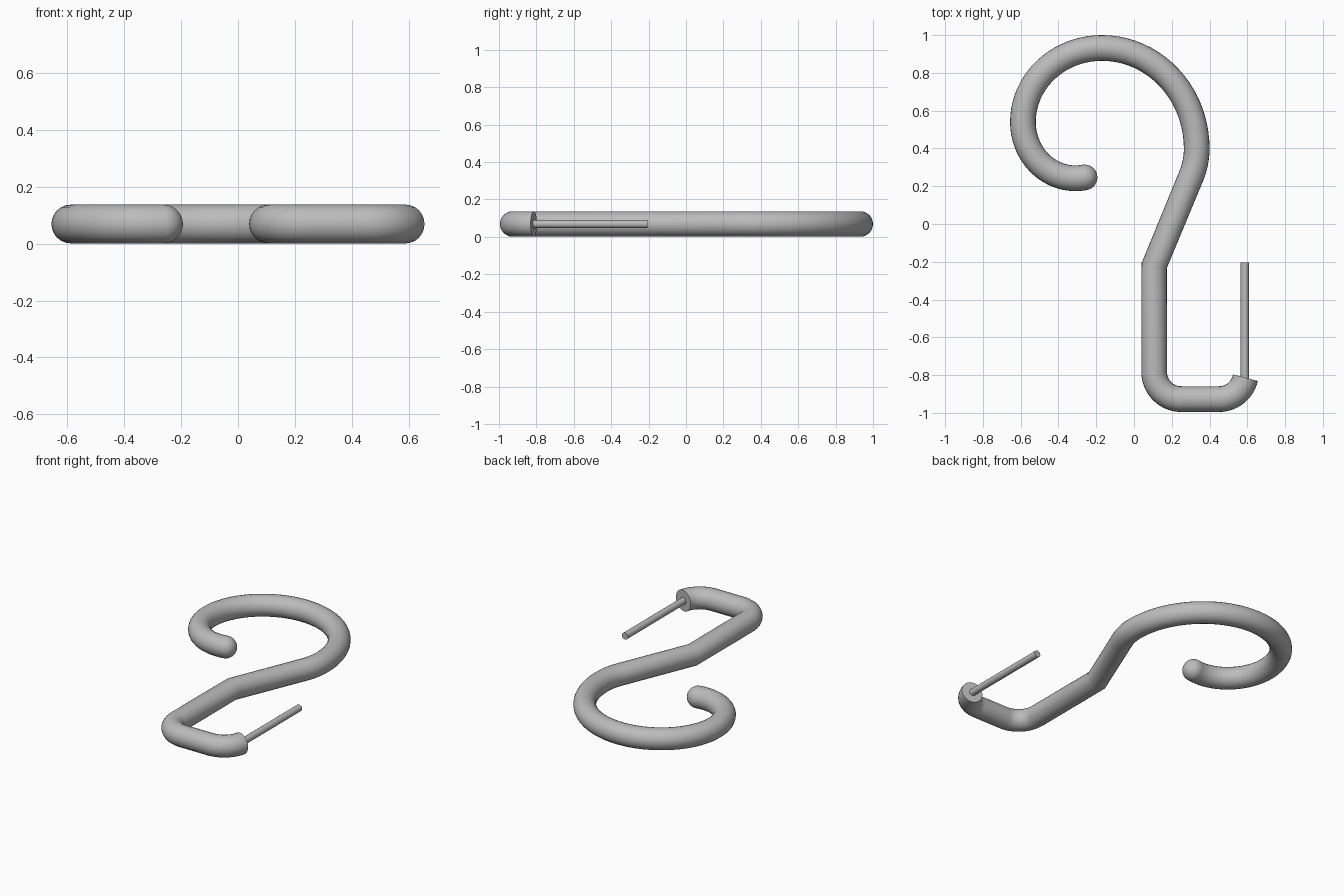
import bpy
import math

TUBE_R = 0.068
MID_Z = 0.069

cube = bpy.data.objects.get("Cube")
if cube:
    bpy.data.objects.remove(cube, do_unlink=True)

steel = bpy.data.materials.new("grey steel")
steel.use_nodes = True
grey = (0.5, 0.5, 0.5, 1)
steel.diffuse_color = grey
steel.node_tree.nodes["Principled BSDF"].inputs["Base Color"].default_value = grey


def arc(cx, cy, rx, ry, start, end, steps=20):
    """Points along an elliptical arc, angles in degrees."""
    angles = [math.radians(start + (end - start) * i / steps) for i in range(steps + 1)]
    return [(cx + rx * math.cos(a), cy + ry * math.sin(a)) for a in angles]


def finish(obj, name):
    """Name, colour and smooth a part, keeping its sharp rims."""
    obj.name = obj.data.name = name
    obj.data.materials.clear()
    obj.data.materials.append(steel)
    bpy.ops.object.select_all(action="DESELECT")
    obj.select_set(True)
    bpy.context.view_layer.objects.active = obj
    bpy.ops.object.shade_smooth_by_angle(angle=math.radians(35))


def tube(name, path, radius):
    """Sweep a round section along a flat path."""
    curve = bpy.data.curves.new(name, "CURVE")
    curve.dimensions = "3D"
    curve.bevel_depth = radius
    curve.bevel_resolution = 10
    curve.use_fill_caps = True
    spline = curve.splines.new("POLY")
    spline.points.add(len(path) - 1)
    for point, (x, y) in zip(spline.points, path):
        point.co = (x, y, MID_Z, 1)
    obj = bpy.data.objects.new(name, curve)
    bpy.context.collection.objects.link(obj)
    bpy.ops.object.select_all(action="DESELECT")
    obj.select_set(True)
    bpy.context.view_layer.objects.active = obj
    bpy.ops.object.convert(target="MESH")
    finish(bpy.context.view_layer.objects.active, name)


# Large open hook, widening from its tip round to the shank
path = arc(-0.31, 0.54, 0.278, 0.298, -80, -180)
path += arc(-0.17, 0.54, 0.418, 0.392, 180, 90)[1:]
path += arc(-0.17, 0.40, 0.502, 0.532, 90, 0)[1:]
path += arc(-0.05, 0.40, 0.382, 0.382, 0, -23, 8)[1:]
tip = path[0]
# Slanted neck and straight shank, then the small square hook
path.append((0.107, -0.22))
path += arc(0.25, -0.784, 0.143, 0.143, 180, 270, 14)
path += arc(0.45, -0.784, 0.143, 0.143, -90, -12, 14)
tube("hook_body", path, TUBE_R)

# Rounded tip
bpy.ops.mesh.primitive_uv_sphere_add(
    segments=32, ring_count=16, radius=TUBE_R, location=(*tip, MID_Z))
finish(bpy.context.object, "hook_tip")

# Thin straight pin standing on the cut end of the small hook
bpy.ops.mesh.primitive_cylinder_add(
    vertices=24, radius=0.022, depth=0.635,
    location=(0.587, -0.5225, MID_Z), rotation=(math.pi / 2, 0, 0))
finish(bpy.context.object, "gate_pin")
